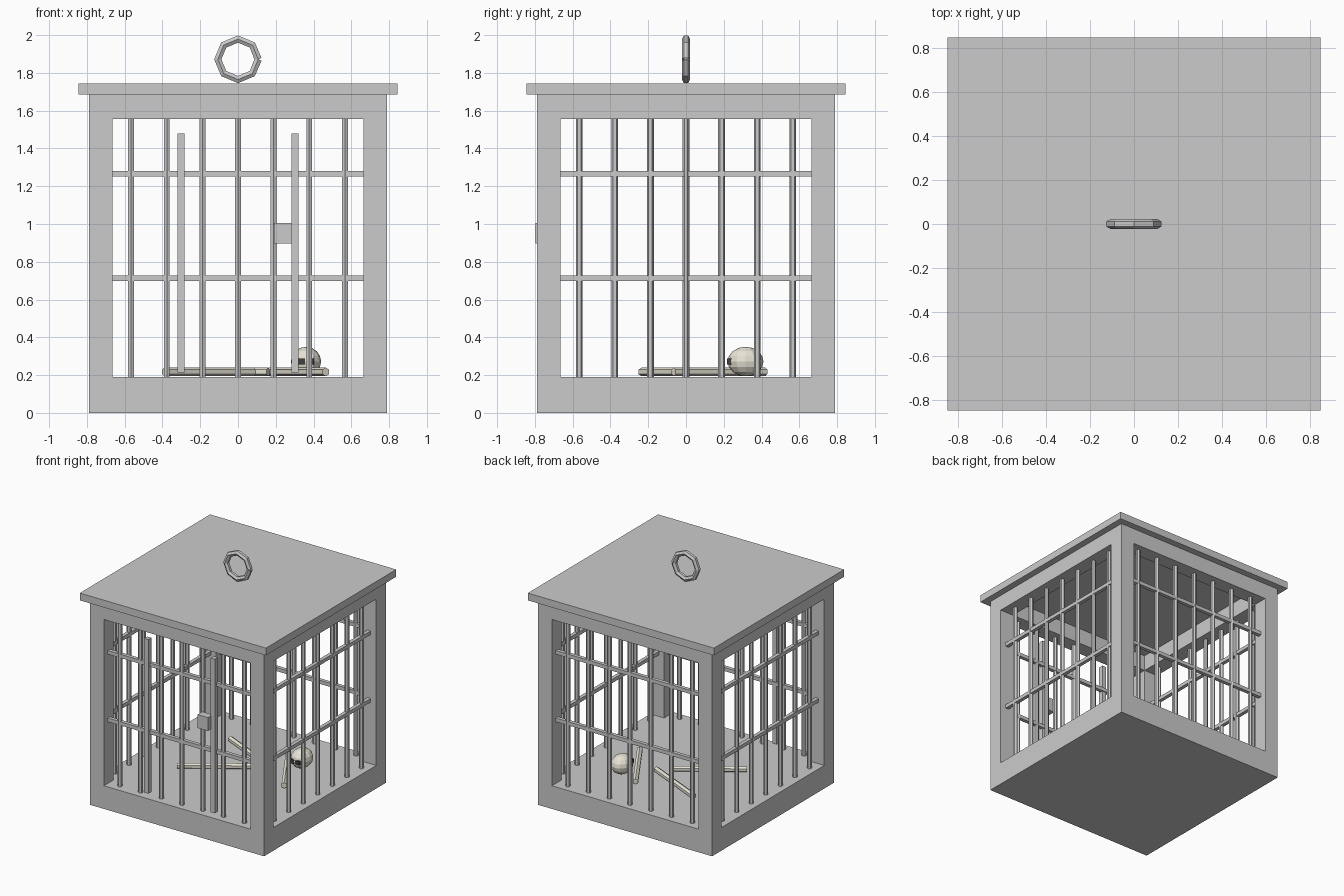
import bpy, math
from mathutils import Vector, Matrix

if "Cube" in bpy.data.objects:
    bpy.data.objects.remove(bpy.data.objects["Cube"])


def material(name, rgb):
    m = bpy.data.materials.new(name)
    m.diffuse_color = (*rgb, 1)
    m.use_nodes = True
    m.node_tree.nodes["Principled BSDF"].inputs["Base Color"].default_value = m.diffuse_color
    return m


bone_mat = material("bone", (0.80, 0.77, 0.66))
dark_mat = material("dark", (0.05, 0.05, 0.05))


def box(name, lo, hi, mat=None, turn=0):
    """Box between two corners, optionally turned about the z axis."""
    lo, hi = Vector(lo), Vector(hi)
    bpy.ops.mesh.primitive_cube_add(size=1)
    o = bpy.context.object
    o.name = name
    o.data.transform(Matrix.Rotation(turn, 4, 'Z')
                     @ Matrix.Translation((lo + hi) / 2)
                     @ Matrix.Diagonal((*(hi - lo), 1)))
    if mat:
        o.data.materials.append(mat)
    return o


def rod(name, a, b, r, mat=None):
    """Six-sided rod from a to b."""
    a, b = Vector(a), Vector(b)
    bpy.ops.mesh.primitive_cylinder_add(
        vertices=6, radius=r, depth=(b - a).length, location=(a + b) / 2,
        rotation=(b - a).to_track_quat('Z', 'Y').to_euler())
    o = bpy.context.object
    o.name = name
    if mat:
        o.data.materials.append(mat)
    return o


# Base slab and roof slab
box("base", (-.79, -.79, 0), (.79, .79, .19))
box("roof", (-.845, -.845, 1.685), (.845, .845, 1.745))

# Four sides: corner post, top beam, upright bars and cross bars
for side in range(4):
    t = side * math.pi / 2
    rot = Matrix.Rotation(t, 3, 'Z')
    box("corner_post", (-.79, -.79, .19), (-.665, -.665, 1.685), turn=t)
    box("top_beam", (-.665, -.79, 1.555), (.665, -.665, 1.685), turn=t)
    for i in range(-3, 4):
        x = i * .1885
        rod("bar", rot @ Vector((x, -.725, .18)),
            rot @ Vector((x, -.725, 1.565)), .018)
    for z in (.712, 1.266):
        box("cross_bar", (-.67, -.74, z - .015), (.67, -.71, z + .015), turn=t)

# Door stiles and lock on the front
for s in (-1, 1):
    box("door_stile", (s * .302 - .019, -.758, .215), (s * .302 + .019, -.718, 1.48))
box("lock", (.19, -.797, .896), (.285, -.735, 1.006))

# Hanging ring: open eight-sided loop
cu = bpy.data.curves.new("hanging_ring", 'CURVE')
cu.dimensions = '3D'
cu.bevel_depth = .022
cu.bevel_resolution = 1
sp = cu.splines.new('POLY')
sp.points.add(8)
for i, p in enumerate(sp.points):
    a = i * math.pi / 4
    p.co = (.107 * math.cos(a), 0, 1.872 + .107 * math.sin(a), 1)
sp.use_smooth = False
bpy.context.collection.objects.link(bpy.data.objects.new("hanging_ring", cu))

# Loose bones on the floor
for a, b in (((-.39, -.235), (.085, .085)),
             ((-.335, .38), (.16, .155)),
             ((.165, .42), (.465, -.065))):
    rod("bone", (*a, .217), (*b, .217), .023, bone_mat)

# Skull with two dark eye sockets
bpy.ops.mesh.primitive_uv_sphere_add(segments=12, ring_count=8, radius=1,
                                     location=(.36, .315, .272))
skull = bpy.context.object
skull.name = "skull"
skull.scale = (.08, .095, .078)
skull.data.materials.append(bone_mat)
for x in (.336, .384):
    box("eye_socket", (x - .018, .218, .256), (x + .018, .25, .287), dark_mat)
